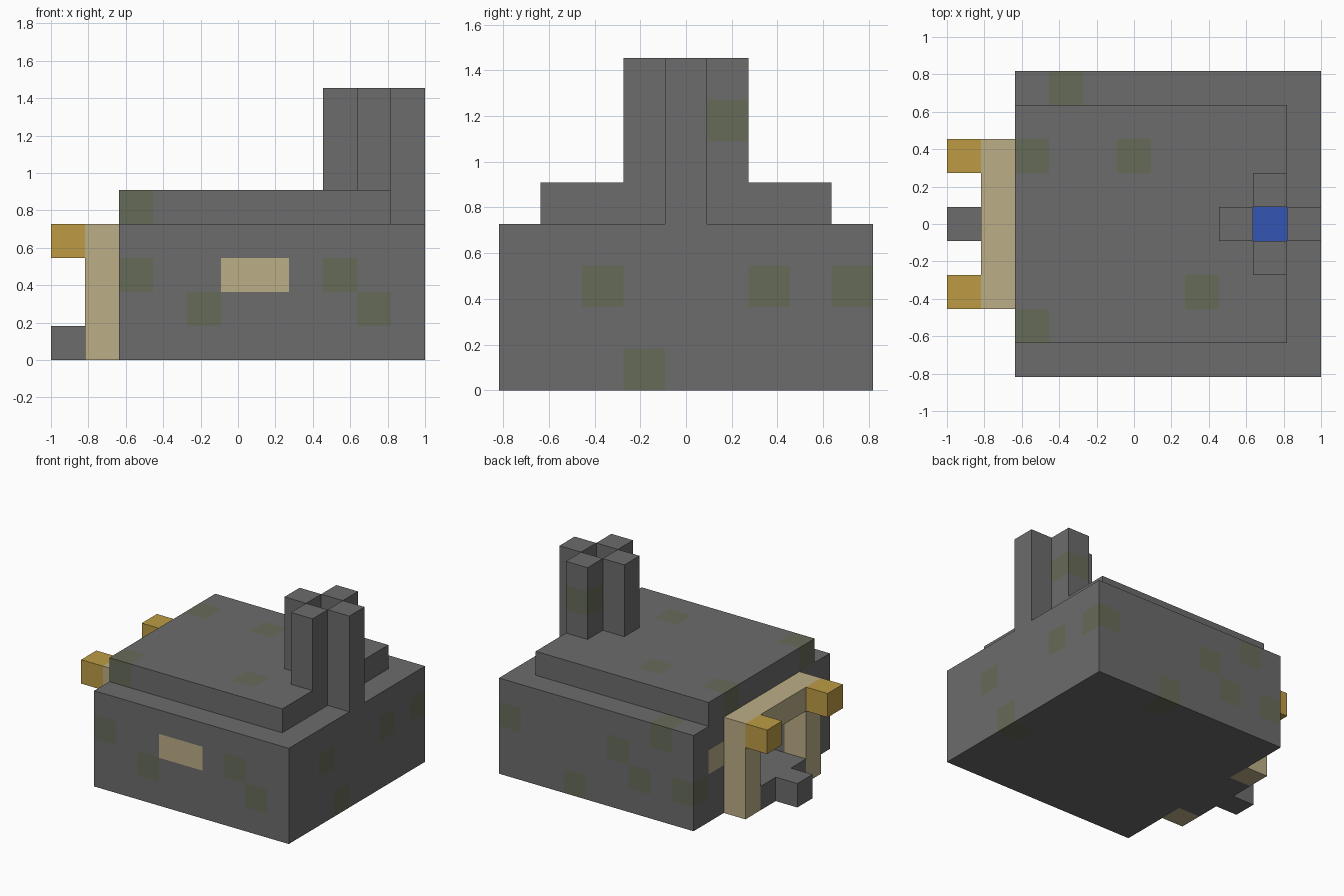
import bpy
import bmesh
from itertools import product
from mathutils import Vector

UNIT = 2 / 11                      # edge of one block
ORIGIN = Vector((5.5, 4.5, 0))     # block grid point placed at the world origin

if "Cube" in bpy.data.objects:
    bpy.data.objects.remove(bpy.data.objects["Cube"])


def material(name, colour):
    mat = bpy.data.materials.new(name)
    mat.use_nodes = True
    rgba = (*colour, 1)
    mat.diffuse_color = rgba
    mat.node_tree.nodes["Principled BSDF"].inputs["Base Color"].default_value = rgba
    return mat


stone = material("grey stone", (0.15, 0.15, 0.15))
moss = material("mossy stone", (0.134, 0.147, 0.098))
planks = material("pale planks", (0.50, 0.42, 0.24))
lamp = material("amber lamp", (0.51, 0.33, 0.06))
flame = material("blue flame", (0.034, 0.093, 0.456))


def box(xs, ys, zs):
    """Blocks of a box, each axis given as a (first, end) range."""
    return set(product(range(*xs), range(*ys), range(*zs)))


# Openings and details
doorway = box((2, 3), (3, 6), (1, 3))
front_panes = box((5, 7), (0, 1), (2, 3))
side_panes = {(2, 1, 2), (2, 7, 2)}
openings = doorway | front_panes | side_panes

# Mossy blocks scattered over the masonry
mossy = {
    (2, 0, 2), (4, 0, 1), (8, 0, 2), (9, 0, 1),
    (2, 1, 4), (2, 6, 4), (5, 6, 4), (7, 2, 4),
    (10, 2, 2), (10, 3, 0), (10, 6, 2), (10, 8, 2),
    (3, 8, 3), (4, 8, 1), (5, 8, 2), (7, 8, 0),
    (2, 8, 1), (9, 5, 6),
}

# Masonry, with a hollow room and an open flue
room = box((3, 10), (1, 8), (1, 4))
parts = {
    "floor": (box((2, 11), (0, 9), (0, 1)), stone),
    "walls": (box((2, 11), (0, 9), (1, 4)) - room - openings, stone),
    "roof": (box((2, 10), (1, 8), (4, 5)) - {(9, 4, 4)}, stone),
    "chimney": (box((10, 11), (4, 5), (4, 8)) | box((8, 9), (4, 5), (5, 8))
                | box((9, 10), (3, 4), (5, 8)) | box((9, 10), (5, 6), (5, 8)), stone),
    "door_step": (box((1, 2), (3, 6), (0, 1)) | {(0, 4, 0)}, stone),
    "door_frame": (box((1, 2), (2, 7), (0, 4)) - box((1, 2), (3, 6), (0, 3)), planks),
    "front_window": (front_panes, planks),
    "side_windows": (side_panes, planks),
    "door_lamps": ({(0, 2, 3), (0, 6, 3)}, lamp),
    "hearth_fire": ({(9, 4, 1)}, flame),
}
solid = set().union(*(cells for cells, _ in parts.values()))


def face_corners(cell, axis, side):
    """Four corners of one block face, wound to face outward."""
    u, v = (axis + 1) % 3, (axis + 2) % 3
    loop = [(0, 0), (1, 0), (1, 1), (0, 1)]
    for a, b in loop if side else reversed(loop):
        corner = Vector(cell)
        corner[axis] += side
        corner[u] += a
        corner[v] += b
        yield (corner - ORIGIN) * UNIT


def build(name, cells, base):
    """Make one part from the block faces that are not covered."""
    bm = bmesh.new()
    for cell in sorted(cells):
        for axis, side in product(range(3), range(2)):
            neighbour = list(cell)
            neighbour[axis] += 1 if side else -1
            if tuple(neighbour) in solid:
                continue
            face = bm.faces.new([bm.verts.new(p) for p in face_corners(cell, axis, side)])
            face.material_index = int(cell in mossy)
    bmesh.ops.remove_doubles(bm, verts=bm.verts[:], dist=UNIT / 100)
    mesh = bpy.data.meshes.new(name)
    bm.to_mesh(mesh)
    bm.free()
    mesh.materials.append(base)
    if cells & mossy:
        mesh.materials.append(moss)
    bpy.context.collection.objects.link(bpy.data.objects.new(name, mesh))


for part_name, (part_cells, part_material) in parts.items():
    build(part_name, part_cells, part_material)
